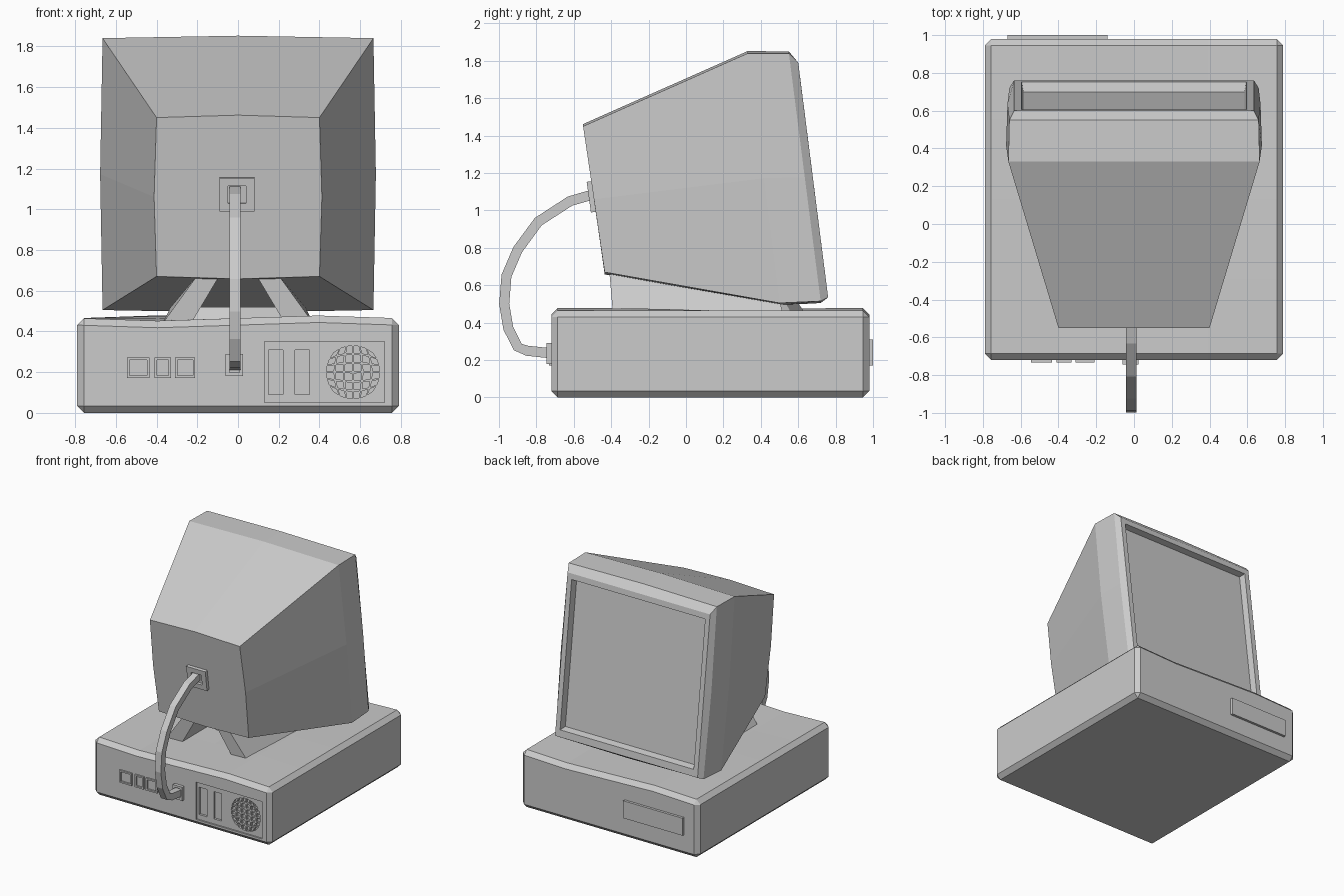
import bpy, bmesh, math
from mathutils import Matrix, Vector

cube = bpy.data.objects.get("Cube")
if cube:
    bpy.data.objects.remove(cube, do_unlink=True)

grey = bpy.data.materials.new("light_grey_plastic")
grey.use_nodes = True
grey.diffuse_color = (0.6, 0.6, 0.6, 1)
grey.node_tree.nodes["Principled BSDF"].inputs["Base Color"].default_value = (0.6, 0.6, 0.6, 1)


def finish(bm, name):
    bmesh.ops.recalc_face_normals(bm, faces=bm.faces)
    mesh = bpy.data.meshes.new(name)
    bm.to_mesh(mesh)
    bm.free()
    mesh.materials.append(grey)
    ob = bpy.data.objects.new(name, mesh)
    bpy.context.collection.objects.link(ob)
    return ob


def add_loft(bm, rings):
    """Skin a list of equal-length point rings and cap both ends."""
    loops = [[bm.verts.new(p) for p in ring] for ring in rings]
    n = len(rings[0])
    for a, b in zip(loops, loops[1:]):
        for i in range(n):
            j = (i + 1) % n
            bm.faces.new((a[i], a[j], b[j], b[i]))
    bm.faces.new(loops[0])
    bm.faces.new(loops[-1])


def loft(name, rings):
    bm = bmesh.new()
    add_loft(bm, rings)
    return finish(bm, name)


def rect(x0, x1, z0, z1, y):
    return [(x0, y, z0), (x1, y, z0), (x1, y, z1), (x0, y, z1)]


def carve(target, rings_list):
    """Cut a set of lofted blocks out of the target."""
    bm = bmesh.new()
    for rings in rings_list:
        add_loft(bm, rings)
    cutter = finish(bm, "cutter")
    cutter.hide_render = True
    mod = target.modifiers.new("cut", 'BOOLEAN')
    mod.operation, mod.solver, mod.object = 'DIFFERENCE', 'EXACT', cutter
    bpy.context.view_layer.objects.active = target
    bpy.ops.object.modifier_apply(modifier=mod.name)
    bpy.data.objects.remove(cutter, do_unlink=True)


def socket(name, x, y, z, w, h, deep, rim, sink, tilt=0):
    """Raised square frame facing -y with a sunken middle."""
    def ring(s, d):
        return rect(-w / 2 + s, w / 2 - s, -h / 2 + s, h / 2 - s, d)
    ob = loft(name, [ring(0, 0.02), ring(0, -deep), ring(rim, -deep), ring(rim, sink - deep)])
    ob.data.transform(Matrix.Translation((x, y, z)) @ Matrix.Rotation(tilt, 4, 'X'))


# Case: chamfered box with a slightly warped lid
bm = bmesh.new()
bmesh.ops.create_cube(bm, size=1)
bmesh.ops.subdivide_edges(bm, edges=bm.edges[:], cuts=3, use_grid_fill=True)
for v in bm.verts:
    top = v.co.z > 0.49
    v.co = Vector((v.co.x * 1.58, v.co.y * 1.70 + 0.13, (v.co.z + 0.5) * 0.465))
    if top:
        v.co.z += 0.014 * math.sin(4 * v.co.x) * math.cos(2.2 * v.co.y + 1.2)
sharp = [e for e in bm.edges if e.calc_face_angle(0) > 1]
bmesh.ops.bevel(bm, geom=sharp, offset=0.034, segments=1, affect='EDGES')
case = finish(bm, "case")

# Expansion panel, two slots and a round vent sunk into the case
FACE = -0.72
carve(case, [[rect(0.13, 0.72, 0.05, 0.35, FACE - 0.05), rect(0.13, 0.72, 0.05, 0.35, FACE + 0.012)]])


def disc(u, v):
    return (0.565 + 0.135 * u * math.sqrt(1 - v * v / 2),
            0.20 + 0.135 * v * math.sqrt(1 - u * u / 2))


holes = [[rect(x, x + 0.07, 0.09, 0.31, y) for y in (FACE - 0.03, FACE + 0.03)] for x in (0.15, 0.28)]
N = 6
for i in range(N):
    for j in range(N):
        u0, u1 = ((2 * (i + t) / N - 1) for t in (0.12, 0.88))
        v0, v1 = ((2 * (j + t) / N - 1) for t in (0.12, 0.88))
        quad = [disc(u0, v0), disc(u1, v0), disc(u1, v1), disc(u0, v1)]
        holes.append([[(x, y, z) for x, z in quad] for y in (FACE - 0.03, FACE + 0.03)])
carve(case, holes)

# Three square ports and the two cable sockets
for k, (x, w) in enumerate([(-0.49, 0.11), (-0.37, 0.08), (-0.26, 0.10)]):
    socket(f"port_{k + 1}", x, FACE, 0.222, w, 0.10, 0.013, 0.012, 0.02)
TILT = 0.137
socket("case_cable_socket", -0.018, FACE, 0.235, 0.085, 0.11, 0.025, 0.018, 0.015)
socket("monitor_cable_socket", -0.005, -0.49, 1.075, 0.17, 0.165, 0.03, 0.04, 0.02, TILT)

# Drive drawer on the screen side
loft("drive_drawer", [rect(-0.67, -0.14, 0.17, 0.31, 0.96), rect(-0.67, -0.14, 0.17, 0.31, 1.0)])


# Monitor shell: tilted rings from the back plate to the sunken screen
def ring(hw, z0, z1, y0, y1, bulge=0.0):
    ym, zm = (y0 + y1) / 2, (z0 + z1) / 2
    return [(-hw, y0, z0), (0, y0, z0 - bulge), (hw, y0, z0), (hw + bulge, ym, zm),
            (hw, y1, z1), (0, y1, z1 + bulge), (-hw, y1, z1), (-hw - bulge, ym, zm)]


loft("monitor", [
    ring(0.40, 0.67, 1.45, -0.435, -0.55, 0.012),
    ring(0.665, 0.505, 1.84, 0.50, 0.33, 0.012),
    ring(0.66, 0.515, 1.84, 0.72, 0.55, 0.010),
    ring(0.635, 0.535, 1.79, 0.76, 0.60),
    ring(0.595, 0.59, 1.745, 0.753, 0.606),
    ring(0.585, 0.60, 1.735, 0.70, 0.555),
])

# Stand: two slanted legs and a low base under the screen side
for side, name in ((1, "left_leg"), (-1, "right_leg")):
    def leg(y, x0, x1, top):
        return [(side * 0.37, y + 0.02, 0.44), (side * x1, y, top),
                (side * x0, y, top), (side * 0.23, y + 0.02, 0.44)]
    loft(name, [leg(-0.41, 0.09, 0.20, 0.675), leg(0.50, 0.20, 0.33, 0.52)])
bm = bmesh.new()
bmesh.ops.create_cone(bm, cap_ends=True, segments=10, radius1=0.40, radius2=0.34, depth=0.09,
                      matrix=Matrix.Translation((0, 0.25, 0.475)))
finish(bm, "stand_base")

# Cable: square section swept along an arc
path = [Vector(p) for p in [(-0.48, 1.09), (-0.62, 1.05), (-0.79, 0.94), (-0.90, 0.79), (-0.96, 0.65),
                            (-0.972, 0.50), (-0.95, 0.37), (-0.90, 0.27), (-0.85, 0.25), (-0.71, 0.235)]]
rings = []
for i, p in enumerate(path):
    d = (path[min(i + 1, len(path) - 1)] - path[max(i - 1, 0)]).normalized() * 0.027
    rings.append([(-0.015 + sx * 0.027, p.x - s * d.y, p.y + s * d.x)
                  for sx, s in ((-1, -1), (1, -1), (1, 1), (-1, 1))])
loft("cable", rings)
